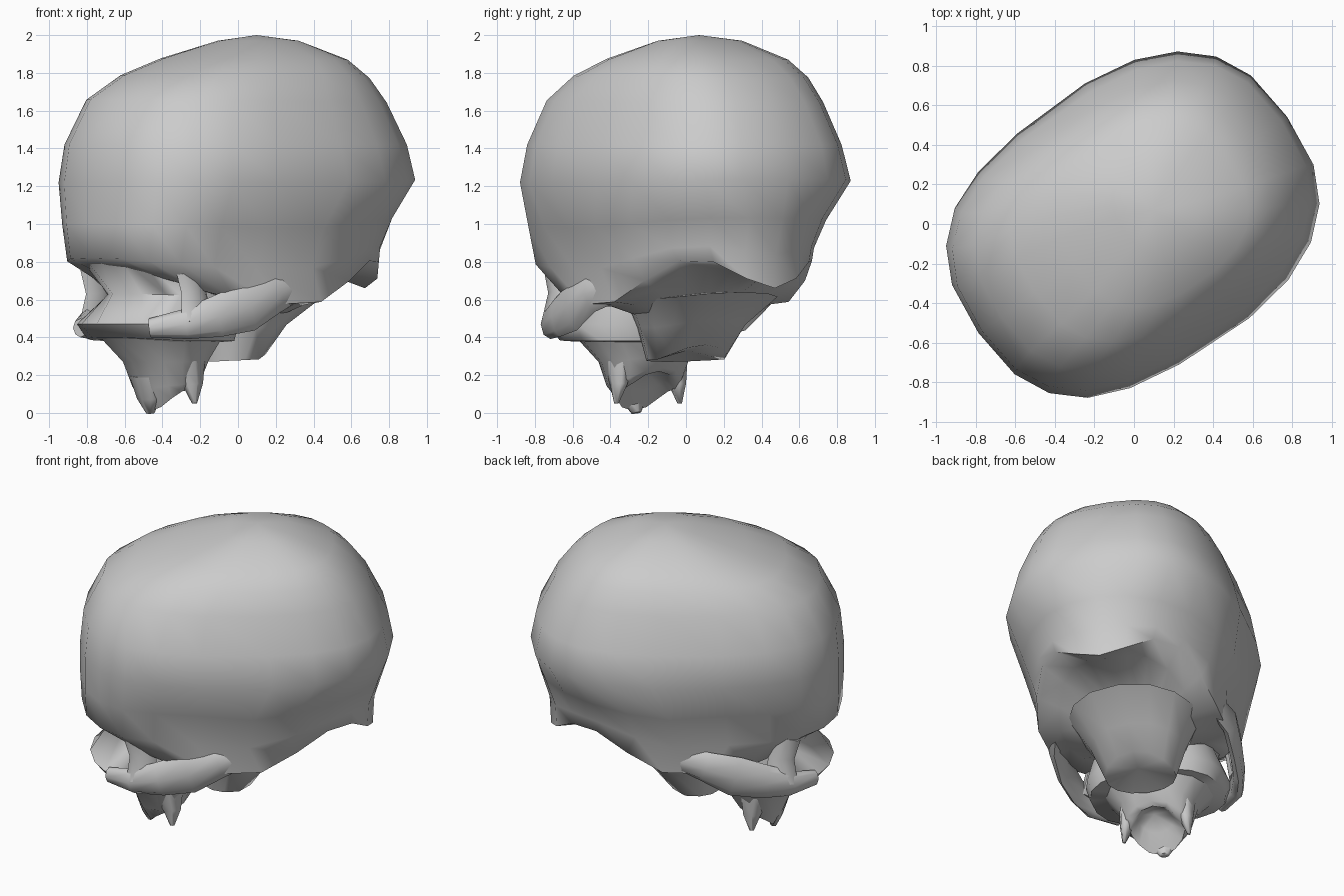
import bpy, bmesh, math
from mathutils import Vector

if "Cube" in bpy.data.objects:
    bpy.data.objects.remove(bpy.data.objects["Cube"])

YAW = math.radians(35)      # the face looks towards -x, -y
SHIFT = 0.02                # lower face sits slightly off the midline


def finish(name, bm):
    bmesh.ops.recalc_face_normals(bm, faces=bm.faces)
    me = bpy.data.meshes.new(name)
    bm.to_mesh(me)
    bm.free()
    ob = bpy.data.objects.new(name, me)
    bpy.context.collection.objects.link(ob)
    ob.rotation_euler.z = YAW
    bpy.ops.object.select_all(action='DESELECT')
    ob.select_set(True)
    bpy.context.view_layer.objects.active = ob
    bpy.ops.object.shade_smooth_by_angle(angle=math.radians(70))
    return ob


def skin(bm, rings, top, bottom):
    for a, b in zip(rings, rings[1:]):
        for i in range(len(a)):
            j = (i + 1) % len(a)
            bm.faces.new((a[i], a[j], b[j], b[i]))
    for ring, tip in ((rings[0], top), (rings[-1], bottom)):
        v = bm.verts.new(tip)
        for i in range(len(ring)):
            bm.faces.new((ring[i], ring[(i + 1) % len(ring)], v))


def loft(name, rings, top, bottom, n=20, power=2.6, shift=0.0, warp=None):
    """Ring: height at front, side, back; front and back reach; half width;
    optional lift of the rear corners."""
    bm = bmesh.new()
    out = []
    for zf, zs, zb, f, b, w, *lift in rings:
        ring = []
        for i in range(n):
            a = 2 * math.pi * i / n
            c, s = math.cos(a), math.sin(a)
            e = 2 / (2.0 if lift and c > 0 else power)
            x = math.copysign(abs(c) ** e, c)
            y = math.copysign(abs(s) ** e, s)
            z = zs + ((zf if c < 0 else zb) - zs) * c * c
            if lift and c > 0:
                z += lift[0] * math.sin(2 * a) ** 2
            p = Vector(((f + b) / 2 + x * (b - f) / 2, y * w + shift, z))
            ring.append(bm.verts.new(warp(p) if warp else p))
        out.append(ring)
    skin(bm, out, top, bottom)
    return finish(name, bm)


def tube(name, points, ref, n=8, side=1, shift=SHIFT):
    """Point: back, sideways, up, thickness across ref, thickness along ref."""
    bm = bmesh.new()
    ps = [Vector((p[0], p[1] * side + shift, p[2])) for p in points]
    out = []
    for i, p in enumerate(ps):
        tan = (ps[min(i + 1, len(ps) - 1)] - ps[max(i - 1, 0)]).normalized()
        u = tan.cross(Vector(ref)).normalized()
        v = u.cross(tan)
        out.append([bm.verts.new(p + u * math.cos(2 * math.pi * k / n) * points[i][3]
                                 + v * math.sin(2 * math.pi * k / n) * points[i][4])
                    for k in range(n)])
    skin(bm, out, ps[0], ps[-1])
    return finish(name, bm)


# braincase, pinched at the temples
def temples(p):
    g = math.exp(-((p.x + 0.36) / 0.27) ** 2 - ((p.z - 0.88) / 0.24) ** 2)
    return Vector((p.x, p.y * (1 - 0.15 * g), p.z))


loft("cranium", [
    (1.97, 1.97, 1.97, -0.06, 0.32, 0.22),
    (1.88, 1.87, 1.87, -0.37, 0.58, 0.43),
    (1.79, 1.78, 1.77, -0.61, 0.70, 0.53),
    (1.66, 1.65, 1.64, -0.82, 0.80, 0.60),
    (1.42, 1.42, 1.42, -0.94, 0.91, 0.68),
    (1.22, 1.22, 1.24, -0.96, 0.945, 0.73),
    (1.00, 0.98, 1.03, -0.96, 0.89, 0.67, 0.02),
    (0.82, 0.76, 0.84, -0.95, 0.83, 0.61, 0.08),
    (0.75, 0.57, 0.66, -0.76, 0.82, 0.57, 0.20),
    (0.70, 0.56, 0.74, -0.52, 0.62, 0.43, 0.10),
    (0.60, 0.50, 0.64, -0.30, 0.36, 0.24, 0.03),
], (0.12, 0, 2.0), (0.05, 0.0, 0.48), n=22, warp=temples)


# middle of the face: shallow sockets between the brow and a jutting lower rim
def sockets(p):
    d = math.exp(-((abs(p.y - SHIFT) - 0.24) / 0.13) ** 2 - ((p.z - 0.62) / 0.1) ** 2)
    return Vector((p.x + (0.10 * d if p.x < -0.5 else 0), p.y, p.z))


loft("midface", [
    (0.82, 0.80, 0.76, -0.88, -0.15, 0.40),
    (0.63, 0.62, 0.60, -0.80, -0.12, 0.38),
    (0.47, 0.47, 0.46, -0.90, -0.12, 0.44),
    (0.40, 0.38, 0.38, -0.83, -0.14, 0.41),
], (-0.45, SHIFT, 0.78), (-0.42, SHIFT, 0.36), n=18, power=2.4, shift=SHIFT, warp=sockets)

# upper jaw with a hollow palate
loft("upper_jaw", [
    (0.42, 0.42, 0.42, -0.80, -0.15, 0.36),
    (0.27, 0.27, 0.30, -0.66, -0.22, 0.24),
    (0.13, 0.15, 0.24, -0.60, -0.27, 0.21),
    (0.01, 0.12, 0.22, -0.54, -0.30, 0.17),
    (0.12, 0.17, 0.24, -0.46, -0.32, 0.11),
], (-0.42, SHIFT, 0.43), (-0.40, SHIFT, 0.22), n=14, power=2.2, shift=0.035)

# front tip of the jaw
tube("front_teeth", [(-0.58, 0.02, 0.20, 0.12, 0.05), (-0.55, 0.025, 0.08, 0.09, 0.04),
                     (-0.53, 0.03, 0.0, 0.03, 0.02)], (1, 0, 0))

# underside of the skull
loft("skull_base", [
    (0.62, 0.60, 0.64, -0.28, 0.48, 0.40),
    (0.46, 0.45, 0.49, -0.25, 0.26, 0.29),
    (0.27, 0.28, 0.36, -0.22, 0.14, 0.22),
], (0.05, SHIFT, 0.64), (-0.02, SHIFT, 0.33), n=14, power=2.2, shift=0.03)

for side, tag in ((1, "right"), (-1, "left")):
    # outer rim of the eye socket
    tube(tag + "_socket_rim", [(-0.62, 0.44, 0.78, 0.04, 0.08), (-0.58, 0.44, 0.64, 0.035, 0.08),
                               (-0.58, 0.47, 0.48, 0.04, 0.10)], (1, 0, 0), side=side)
    # cheekbone and arch back to the temple
    tube(tag + "_cheek_arch", [(-0.78, 0.32, 0.45, 0.04, 0.05), (-0.64, 0.45, 0.47, 0.05, 0.08),
                               (-0.48, 0.51, 0.51, 0.04, 0.11), (-0.30, 0.54, 0.56, 0.04, 0.13),
                               (-0.12, 0.55, 0.63, 0.045, 0.10), (0.02, 0.51, 0.66, 0.05, 0.08)],
         (0, 0, 1), side=side)
    # rear teeth
    tube(tag + "_rear_teeth", [(-0.42, 0.18, 0.27, 0.06, 0.10), (-0.40, 0.19, 0.15, 0.04, 0.06),
                               (-0.40, 0.205, 0.05, 0.01, 0.015)],
         (1, 0, 0), n=6, side=side, shift=0.035)
